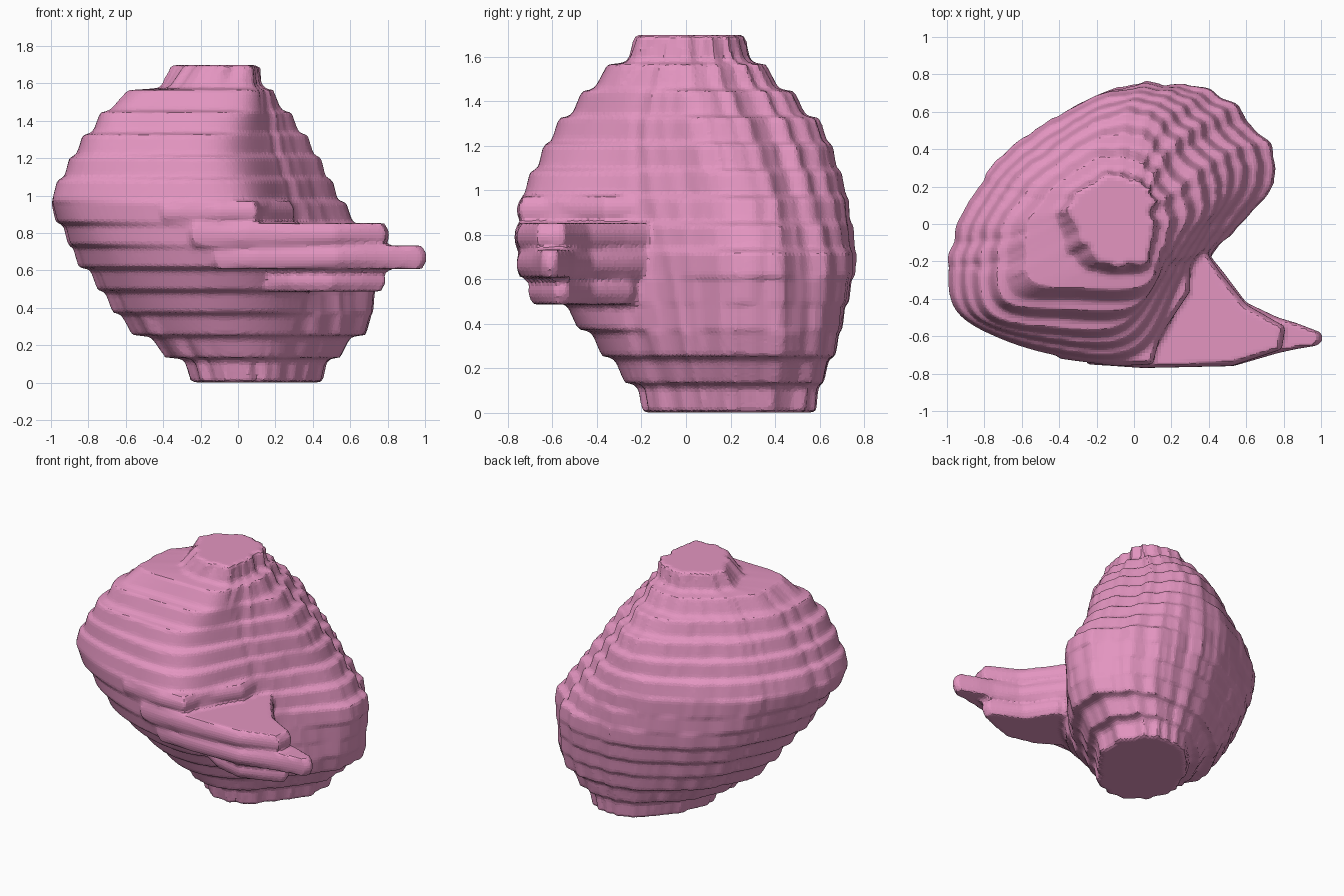
import bpy, bmesh, math, random
from mathutils import Vector

if "Cube" in bpy.data.objects:
    bpy.data.objects.remove(bpy.data.objects["Cube"])

random.seed(4)
STEP, N = 0.12, 120

# Key outlines of the body (height -> plan points, counter-clockwise from +x)
LOW = [(.71, .25), (.65, .5), (.45, .64), (.2, .68), (-.1, .6), (-.38, .42),
       (-.56, .14), (-.59, -.07), (-.4, -.28), (-.12, -.4), (.2, -.33), (.5, -.07)]
MID = [(.77, .25), (.66, .5), (.46, .69), (.17, .76), (-.2, .68), (-.58, .45),
       (-.78, .12), (-.86, -.18), (-.67, -.51), (-.27, -.7), (.12, -.7), (.43, -.16)]
WIDE = [(.56, .25), (.46, .45), (.33, .6), (.12, .72), (-.25, .66), (-.65, .43),
        (-.92, .09), (-1.01, -.23), (-.94, -.5), (-.5, -.69), (.03, -.71), (.28, -.26)]
HIGH = [(.4, .13), (.29, .34), (.18, .5), (.03, .62), (-.25, .53), (-.55, .33),
        (-.76, .08), (-.85, -.22), (-.78, -.5), (-.42, -.58), (-.07, -.56), (.17, -.26)]
CROWN = [(.21, .05), (.15, .19), (.07, .31), (-.02, .38), (-.25, .36), (-.43, .24),
         (-.6, .05), (-.66, -.15), (-.63, -.36), (-.35, -.38), (.04, -.37), (.17, -.17)]
BASE = [(.15 + (x - .15) * .53, .24 + (y - .24) * (.77 if y > .24 else .68)) for x, y in LOW]
CAP = [(.1, .03), (.1, .14), (.05, .2), (-.03, .24), (-.17, .24), (-.27, .19),
       (-.35, .1), (-.33, .02), (-.24, -.12), (-.13, -.22), (.06, -.21), (.1, -.1)]
KEYS = [(.07, BASE), (.31, LOW), (.67, MID), (.97, WIDE), (1.27, HIGH), (1.51, CROWN), (1.63, CAP)]


def smooth_loop(pts):
    """Closed Catmull-Rom curve through the points."""
    n, out = len(pts), []
    for k in range(N):
        i, t = divmod(k * n / N, 1)
        a, b, c, d = (Vector(pts[(int(i) + j) % n]) for j in (-1, 0, 1, 2))
        out.append(.5 * (2 * b + (c - a) * t + (2 * a - 5 * b + 4 * c - d) * t * t
                         + (3 * b - a - 3 * c + d) * t ** 3))
    return out


LOOPS = [(z, smooth_loop(p)) for z, p in KEYS]


def outline(z):
    z = min(max(z, LOOPS[0][0]), LOOPS[-1][0])
    for (z0, a), (z1, b) in zip(LOOPS, LOOPS[1:]):
        if z <= z1:
            t = (z - z0) / (z1 - z0)
            return [p.lerp(q, t) for p, q in zip(a, b)]


def ring(bm, pts, z):
    return [bm.verts.new((p[0], p[1], z)) for p in pts]


def loft(bm, rings):
    for a, b in zip(rings, rings[1:]):
        for i in range(len(a)):
            j = (i + 1) % len(a)
            bm.faces.new((a[i], a[j], b[j], b[i]))
    bm.faces.new(rings[0][::-1])
    bm.faces.new(rings[-1])


def wobble(amount):
    """Soft random offsets around a loop."""
    r = [random.uniform(-amount, amount) for _ in range(N)]
    return [(r[i - 1] + r[i] + r[(i + 1) % N]) / 2 for i in range(N)]


bm = bmesh.new()

# Terraced body: one sloping wall per scan layer, with fine vertical ridges
ridges = wobble(.016)
rings = []
for k in range(14):
    zb = .01 + k * STEP
    mid = zb + STEP / 2
    jit = [r + w for r, w in zip(ridges, wobble(.007))]
    lo = zb - .008 if k == 0 else zb + .006
    hi = zb + STEP + (.008 if k == 13 else -.006)
    for z, s in ((lo, mid - .026), (hi, mid + .026)):
        pts = outline(s)
        c = sum(pts, Vector((0, 0))) / N
        pts = [p + (p - c).normalized() * (jit[i] if p.y > -.25 else 0) for i, p in enumerate(pts)]
        rings.append(ring(bm, pts, z))
loft(bm, rings)

# Horn on the front right: three layers, the middle one reaching out to the tip.
# Each layer is widest at mid-height.
HORN = [
    (.49, [(.05, -.5), (.28, -.66), (.5, -.71), (.66, -.65), (.79, -.59), (.78, -.53), (.57, -.42), (.45, -.24), (.05, -.1)]),
    (.61, [(-.25, -.5), (-.12, -.74), (.1, -.76), (.53, -.76), (.77, -.69), (.86, -.67), (.98, -.65), (1.01, -.62),
           (1.0, -.58), (.87, -.53), (.77, -.5), (.6, -.42), (.48, -.26), (.35, -.1), (-.2, -.1)]),
    (.73, [(-.35, -.5), (-.25, -.75), (.05, -.77), (.52, -.76), (.79, -.67), (.81, -.55), (.6, -.43), (.47, -.27),
           (.35, -.1), (-.2, -.1)]),
    # Short step where the horn meets the lobe
    (.85, [(-.5, -.4), (-.4, -.72), (-.1, -.76), (.1, -.75), (.14, -.6), (.3, -.36), (.3, -.1)])]
for z, pts in HORN:
    c = Vector((.4, -.55)) if z < .8 else Vector((-.1, -.4))
    inner = [Vector(p) + (c - Vector(p)).normalized() * .025 for p in pts]
    loft(bm, [ring(bm, inner, z - .003), ring(bm, pts, z + .04),
              ring(bm, pts, z + .08), ring(bm, inner, z + STEP + .003)])

bmesh.ops.recalc_face_normals(bm, faces=bm.faces)
mesh = bpy.data.meshes.new("organ_body")
bm.to_mesh(mesh)
bm.free()
body = bpy.data.objects.new("organ_body", mesh)
bpy.context.collection.objects.link(body)

# Fuse the layers into one skin and soften the ledges
fuse = body.modifiers.new("fuse", 'REMESH')
fuse.mode = 'VOXEL'
fuse.voxel_size = .017
soft = body.modifiers.new("soften", 'SMOOTH')
soft.factor = .4
soft.iterations = 1

mat = bpy.data.materials.new("pink")
mat.diffuse_color = (.77, .3, .53, 1)
mat.use_nodes = True
mat.node_tree.nodes["Principled BSDF"].inputs["Base Color"].default_value = mat.diffuse_color
mesh.materials.append(mat)
